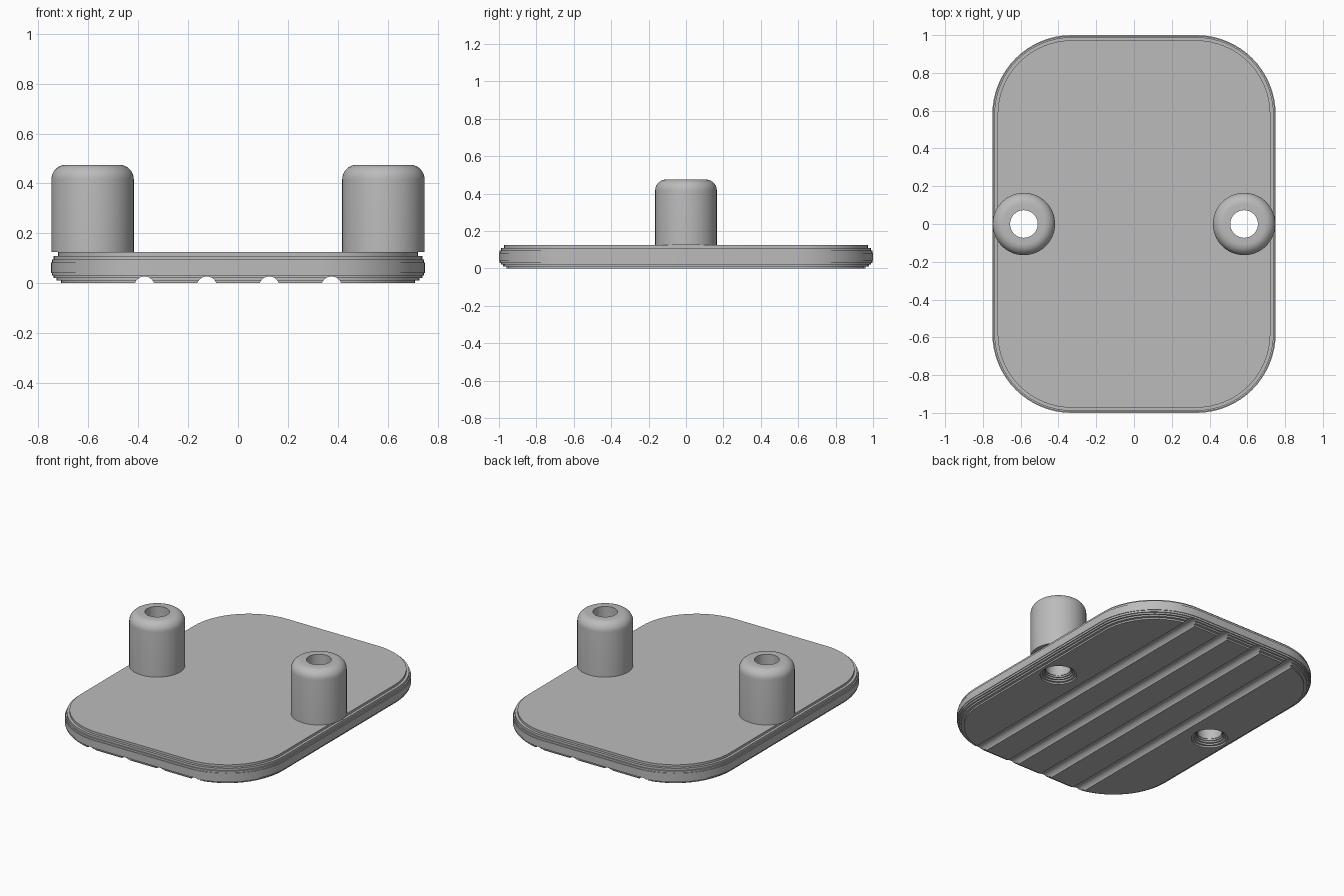
import bpy, bmesh
from math import sin, cos, pi, radians
from mathutils import Vector

cube = bpy.data.objects.get("Cube")
if cube:
    bpy.data.objects.remove(cube, do_unlink=True)

W, L, T = 0.75, 1.0, 0.125          # plate half width, half length, thickness
CORNER = 0.42
POST_X, POST_R, POST_TOP, BORE = 0.583, 0.165, 0.475, 0.073

grey = bpy.data.materials.new("plain grey")
grey.use_nodes = True
color = (0.5, 0.5, 0.5, 1)
grey.diffuse_color = color
grey.node_tree.nodes["Principled BSDF"].inputs["Base Color"].default_value = color


def finish(name, bm):
    bmesh.ops.recalc_face_normals(bm, faces=bm.faces[:])
    mesh = bpy.data.meshes.new(name)
    bm.to_mesh(mesh)
    bm.free()
    mesh.materials.append(grey)
    ob = bpy.data.objects.new(name, mesh)
    bpy.context.collection.objects.link(ob)
    return ob


def loft(name, rings, closed=False):
    """Bridge rings of points; cap the ends unless the profile is closed."""
    bm = bmesh.new()
    loops = [[bm.verts.new(p) for p in ring] for ring in rings]
    pairs = list(zip(loops, loops[1:]))
    if closed:
        pairs.append((loops[-1], loops[0]))
    else:
        bm.faces.new(loops[0])
        bm.faces.new(loops[-1])
    for a, b in pairs:
        n = len(a)
        for i in range(n):
            j = (i + 1) % n
            bm.faces.new((a[i], a[j], b[j], b[i]))
    return finish(name, bm)


def circle(x, r, z, n=64):
    return [(x + r * cos(2 * pi * i / n), r * sin(2 * pi * i / n), z) for i in range(n)]


def outline(inset, z, n=16):
    r = CORNER - inset
    pts = []
    for k, (sx, sy) in enumerate([(1, 1), (-1, 1), (-1, -1), (1, -1)]):
        for i in range(n + 1):
            a = (k + i / n) * pi / 2
            pts.append((sx * (W - CORNER) + r * cos(a), sy * (L - CORNER) + r * sin(a), z))
    return pts


def shade(ob):
    bpy.ops.object.select_all(action="DESELECT")
    ob.select_set(True)
    bpy.context.view_layer.objects.active = ob
    bpy.ops.object.shade_smooth_by_angle(angle=radians(32))


def cut(ob, cutter):
    cutter.hide_render = True
    mod = ob.modifiers.new("cut", "BOOLEAN")
    mod.operation, mod.solver, mod.object = "DIFFERENCE", "EXACT", cutter
    bpy.ops.object.select_all(action="DESELECT")
    ob.select_set(True)
    bpy.context.view_layer.objects.active = ob
    bpy.ops.object.modifier_apply(modifier=mod.name)
    bpy.data.objects.remove(cutter, do_unlink=True)


# Plate with a rounded edge made of thin layers
insets = [0.04, 0.022, 0.011, 0.004, 0.0, 0.004, 0.011, 0.028]
levels = [0, 0.01, 0.02, 0.03, 0.042, 0.083, 0.095, 0.11, T]
rings = []
for i, inset in enumerate(insets):
    rings += [outline(inset, levels[i]), outline(inset, levels[i + 1])]
plate = loft("base_plate", rings)

# Round grooves along the underside
for x in (-0.375, -0.125, 0.125, 0.375):
    ends = [[(x + 0.041 * cos(2 * pi * i / 32), y, 0.041 * sin(2 * pi * i / 32) - 0.014)
             for i in range(32)] for y in (-1.1, 1.1)]
    cut(plate, loft("groove_cutter", ends))

# Through holes that widen in steps at the underside
hole_radii = [0.108, 0.094, 0.084, 0.077, BORE]
hole_levels = [-0.05, 0.01, 0.02, 0.03, 0.04, 0.2]
for side in (-1, 1):
    rings = []
    for i, r in enumerate(hole_radii):
        rings += [circle(side * POST_X, r, hole_levels[i]),
                  circle(side * POST_X, r, hole_levels[i + 1])]
    cut(plate, loft("hole_cutter", rings))
shade(plate)

# Hollow posts with a rounded top edge
FILLET = 0.058
for name, side in (("left_post", 1), ("right_post", -1)):
    profile = [(BORE, T), (POST_R, T)]
    for i in range(9):
        a = i * pi / 16
        profile.append((POST_R - FILLET + FILLET * cos(a), POST_TOP - FILLET + FILLET * sin(a)))
    profile.append((BORE, POST_TOP))
    shade(loft(name, [circle(side * POST_X, r, z) for r, z in profile], closed=True))
